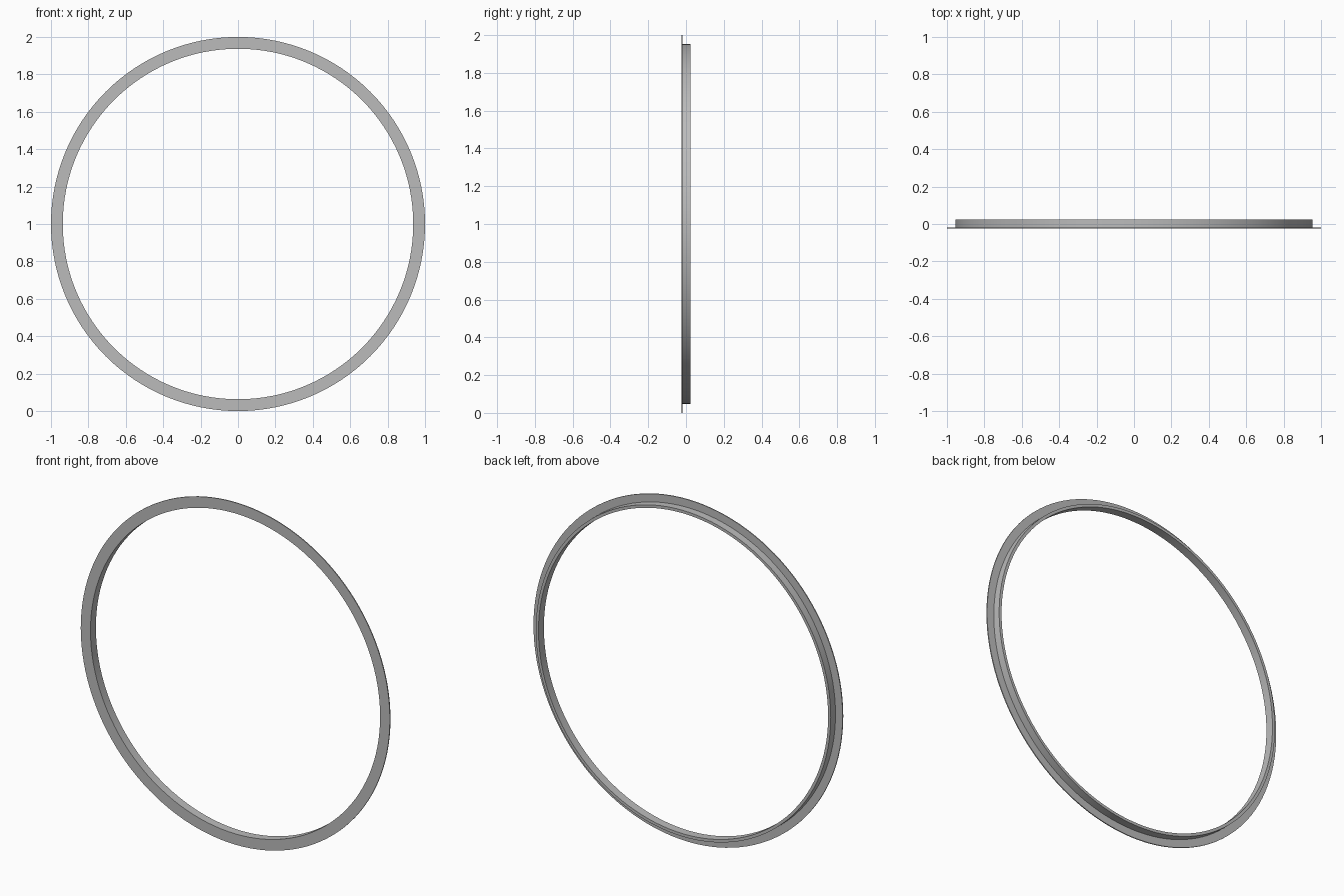
import bpy
import bmesh
from math import tau
from mathutils import Matrix, Vector

cube = bpy.data.objects.get("Cube")
if cube:
    bpy.data.objects.remove(cube, do_unlink=True)

SEGMENTS = 128
INNER, WALL, OUTER = 0.937, 0.954, 1.0
FRONT, BACK, FLANGE = -0.025, 0.025, 0.006

# Plain grey metal
metal = bpy.data.materials.new("grey metal")
metal.use_nodes = True
grey = (0.5, 0.5, 0.5, 1)
metal.diffuse_color = grey
metal.node_tree.nodes["Principled BSDF"].inputs["Base Color"].default_value = grey

# L-shaped section: thin front flange with a collar behind it, as (radius, y)
section = [(INNER, FRONT), (OUTER, FRONT), (OUTER, FRONT + FLANGE),
           (WALL, FRONT + FLANGE), (WALL, BACK), (INNER, BACK)]

# Revolve the section around the y axis
bm = bmesh.new()
rings = []
for i in range(SEGMENTS):
    turn = Matrix.Rotation(tau * i / SEGMENTS, 3, 'Y')
    rings.append([bm.verts.new(turn @ Vector((r, y, 0))) for r, y in section])
for i, ring in enumerate(rings):
    following = rings[(i + 1) % SEGMENTS]
    for j in range(len(section)):
        k = (j + 1) % len(section)
        bm.faces.new((ring[j], ring[k], following[k], following[j]))
bmesh.ops.recalc_face_normals(bm, faces=bm.faces)

mesh = bpy.data.meshes.new("flanged_ring")
bm.to_mesh(mesh)
bm.free()
mesh.materials.append(metal)
ring_object = bpy.data.objects.new("flanged_ring", mesh)
ring_object.location.z = OUTER
bpy.context.collection.objects.link(ring_object)

# Smooth round surfaces, sharp section corners
bpy.context.view_layer.objects.active = ring_object
ring_object.select_set(True)
bpy.ops.object.shade_smooth_by_angle()
